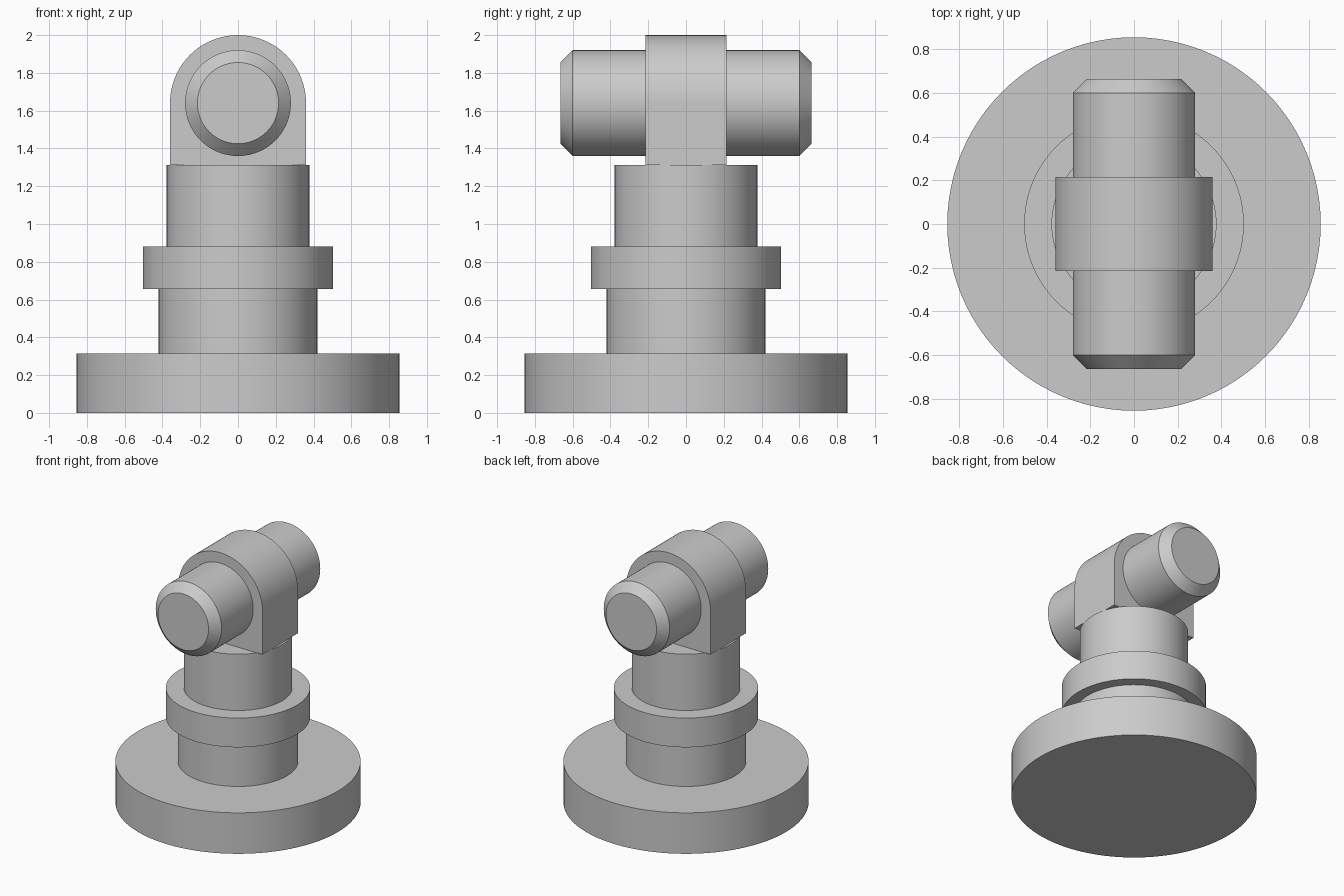
import bpy, bmesh, math
from mathutils import Matrix, Vector

cube = bpy.data.objects.get("Cube")
if cube:
    bpy.data.objects.remove(cube, do_unlink=True)

SEGMENTS = 96
PIN_Z = 1.64

grey = bpy.data.materials.new("plain grey")
grey.use_nodes = True
grey.diffuse_color = (0.6, 0.6, 0.6, 1)
grey.node_tree.nodes["Principled BSDF"].inputs["Base Color"].default_value = (0.6, 0.6, 0.6, 1)


def finish(name, bm):
    """Turn a bmesh into a named grey object with smooth curves and sharp edges."""
    bmesh.ops.recalc_face_normals(bm, faces=bm.faces)
    mesh = bpy.data.meshes.new(name)
    bm.to_mesh(mesh)
    bm.free()
    mesh.materials.append(grey)
    obj = bpy.data.objects.new(name, mesh)
    bpy.context.collection.objects.link(obj)
    bpy.ops.object.select_all(action="DESELECT")
    obj.select_set(True)
    bpy.context.view_layer.objects.active = obj
    bpy.ops.object.shade_smooth_by_angle(angle=math.radians(30))
    return obj


def lathe(name, profile, transform=Matrix()):
    """Spin a (radius, height) profile round z, then place it."""
    bm = bmesh.new()
    verts = [bm.verts.new((r, 0, z)) for r, z in profile]
    edges = [bm.edges.new(pair) for pair in zip(verts, verts[1:])]
    bmesh.ops.spin(bm, geom=verts + edges, cent=(0, 0, 0), axis=(0, 0, 1),
                   angle=math.tau, steps=SEGMENTS)
    bmesh.ops.remove_doubles(bm, verts=bm.verts, dist=0.0001)
    bmesh.ops.transform(bm, matrix=transform, verts=bm.verts)
    return finish(name, bm)


# Stepped round pedestal: base disc, lower neck, collar and upper neck
lathe("pedestal", [(0, 0), (0.855, 0), (0.855, 0.315), (0.42, 0.315),
                   (0.42, 0.655), (0.503, 0.655), (0.503, 0.88),
                   (0.378, 0.88), (0.378, 1.313), (0, 1.313)])

# Round-topped lug, a flat outline extruded along y
width, half_depth, bottom = 0.36, 0.215, 1.313
outline = [(-width, bottom), (width, bottom)]
for i in range(SEGMENTS // 2 + 1):
    a = math.tau * i / SEGMENTS
    outline.append((width * math.cos(a), PIN_Z + width * math.sin(a)))
bm = bmesh.new()
face = bm.faces.new([bm.verts.new((x, -half_depth, z)) for x, z in outline])
extruded = bmesh.ops.extrude_face_region(bm, geom=[face], use_keep_orig=True)["geom"]
bmesh.ops.translate(bm, vec=Vector((0, 2 * half_depth, 0)),
                    verts=[v for v in extruded if isinstance(v, bmesh.types.BMVert)])
finish("lug", bm)

# Cross pin with chamfered ends, lying along y through the lug
lathe("cross_pin", [(0, -0.665), (0.215, -0.665), (0.28, -0.6),
                    (0.28, 0.6), (0.215, 0.665), (0, 0.665)],
      Matrix.Translation((0, 0, PIN_Z)) @ Matrix.Rotation(math.pi / 2, 4, "X"))
